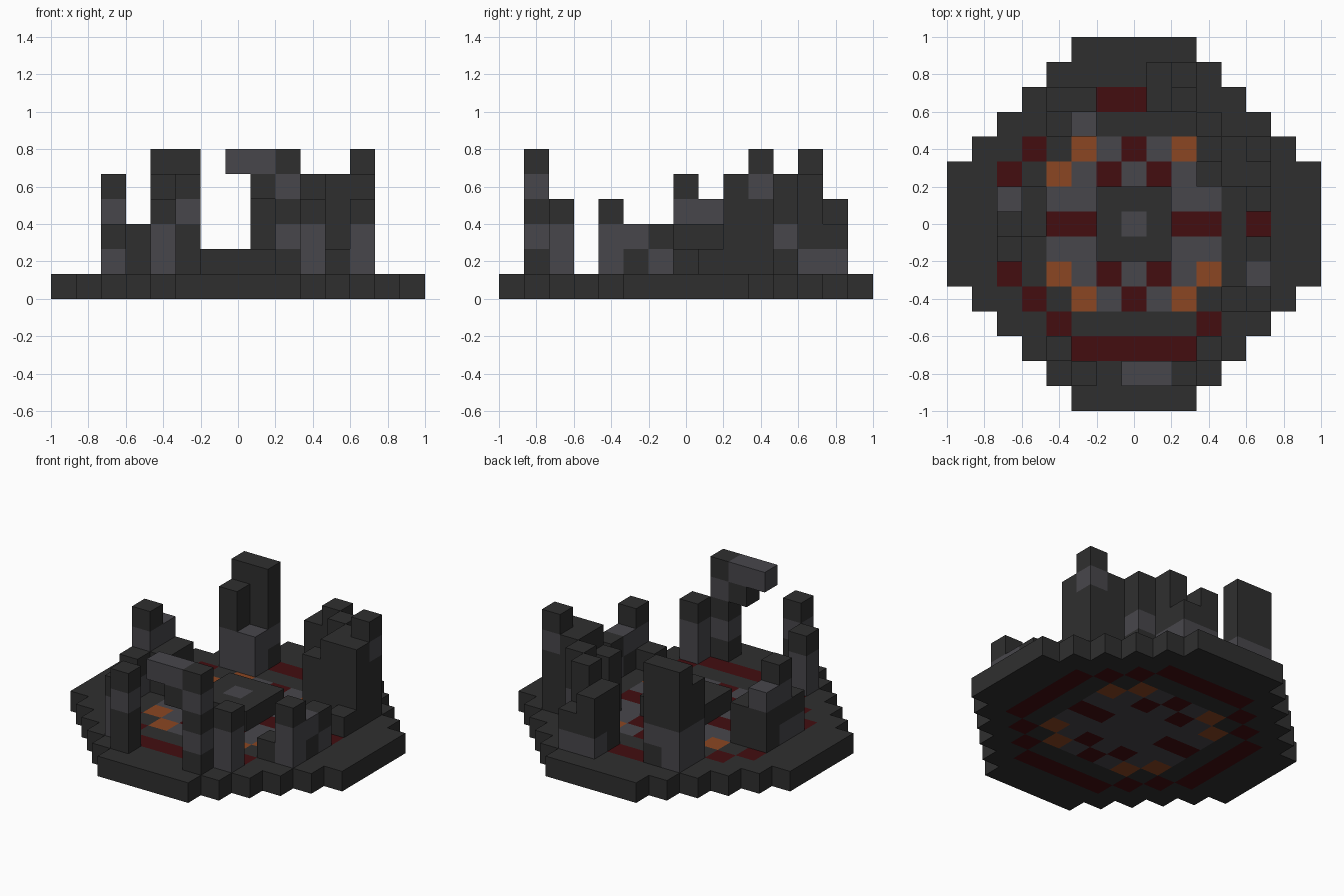
import bpy, bmesh
from mathutils import Vector

cube = bpy.data.objects.get("Cube")
if cube:
    bpy.data.objects.remove(cube)

CELL = 2 / 15


def material(name, rgb):
    m = bpy.data.materials.new(name)
    m.use_nodes = True
    col = (*rgb, 1)
    m.diffuse_color = col
    bsdf = m.node_tree.nodes["Principled BSDF"]
    bsdf.inputs["Base Color"].default_value = col
    bsdf.inputs["Roughness"].default_value = 0.9
    return m


MATS = {
    "d": material("dark stone", (0.028, 0.028, 0.028)),
    "g": material("grey stone", (0.064, 0.062, 0.071)),
    "r": material("dark red", (0.056, 0.004, 0.005)),
    "o": material("burnt orange", (0.26, 0.062, 0.016)),
}
KEYS = list(MATS)

# Each part maps block cells to a colour letter
parts = {}


def column(part, i, j, colours, start=1):
    cells = parts.setdefault(part, {})
    for k, c in enumerate(colours):
        cells[(i, j, start + k)] = c


# Floor slab: one quadrant (rows outward from the middle), mirrored in x and y
QUADRANT = [
    "ggrrdrdd",
    "ggggdrdd",
    "grgodrdd",
    "rgodrdd",
    "dddrdd",
    "rrrdd",
    "dddd",
    "ddd",
]
for j, row in enumerate(QUADRANT):
    for i, c in enumerate(row):
        for sx in (-1, 1):
            for sy in (-1, 1):
                column("floor_slab", i * sx, j * sy, c, 0)

# Central platform with a grey middle block
for i in (-1, 0, 1):
    for j in (-1, 0, 1):
        column("central_platform", i, j, "d" if i or j else "g")

# Front pillars, and the broken arch
for side, name in ((-1, "right"), (1, "left")):
    column("front_" + name + "_pillar", 3 * side, -5, "ggd")
column("front_right_tower", -2, -6, "ddgd")
column("broken_arch", 2, -6, "dgdgd")
column("broken_arch", 1, -6, "dg", 4)
column("broken_arch", 0, -6, "g", 5)

# Ruined wall on the right side
for i, j, c in ((-5, 0, "gdgd"), (-5, 1, "ddg"), (-5, -1, "gd"),
                (-4, 0, "dd"), (-4, 1, "dd")):
    column("right_wall", i, j, c)

# Low ruin on the front left
for i, j, c in ((5, -3, "ggd"), (4, -3, "d"), (5, -2, "dg"), (5, -1, "gd")):
    column("left_ruin", i, j, c)

# Stepped wall on the back left
for i, j, c in ((5, 3, "dddgd"), (5, 2, "dddd"), (4, 2, "dddd"),
                (4, 3, "dddd"), (3, 2, "ddd"), (5, 1, "d")):
    column("back_left_wall", i, j, c)
for i, j, c in ((3, 4, "dgdd"), (2, 5, "gddd"), (1, 5, "ddd"),
                (1, 6, "gdd"), (2, 6, "gd")):
    column("back_wall", i, j, c)

# Tall tower on the back right
for i, j, c in ((-3, 5, "ggddd"), (-2, 5, "dgddd"),
                (-3, 4, "ggdd"), (-2, 4, "gg")):
    column("back_right_tower", i, j, c)

filled = {cell for cells in parts.values() for cell in cells}
AXES = [Vector(v) for v in ((1, 0, 0), (0, 1, 0), (0, 0, 1))]


def build(name, cells):
    """Make a block mesh with only its exposed faces."""
    bm = bmesh.new()
    for cell, colour in cells.items():
        centre = Vector(cell) + Vector((0, 0, 0.5))
        for a in range(3):
            for s in (-1, 1):
                n = AXES[a] * s
                if tuple(int(p + q) for p, q in zip(cell, n)) in filled:
                    continue
                u, v = AXES[(a + 1) % 3] / 2, AXES[(a + 2) % 3] / 2 * s
                mid = centre + n / 2
                corners = (mid - u - v, mid + u - v, mid + u + v, mid - u + v)
                face = bm.faces.new([bm.verts.new(p * CELL) for p in corners])
                face.material_index = KEYS.index(colour)
    bmesh.ops.remove_doubles(bm, verts=bm.verts, dist=0.001)
    mesh = bpy.data.meshes.new(name)
    for m in MATS.values():
        mesh.materials.append(m)
    bm.to_mesh(mesh)
    bm.free()
    bpy.context.collection.objects.link(bpy.data.objects.new(name, mesh))


for part, cells in parts.items():
    build(part, cells)
